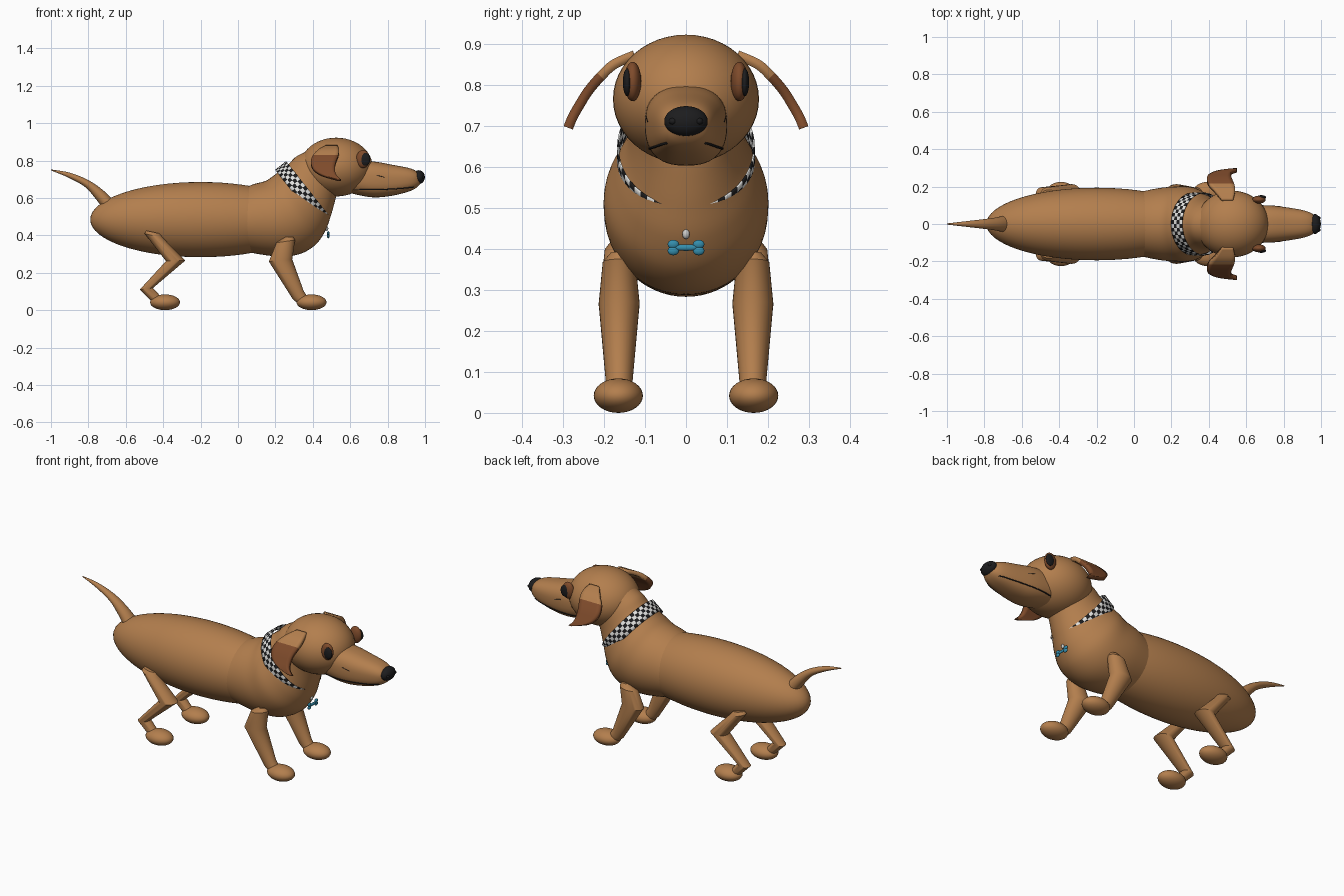
import bpy, bmesh, math
from mathutils import Vector
from mathutils.bvhtree import BVHTree

cube = bpy.data.objects.get("Cube")
if cube:
    bpy.data.objects.remove(cube)


def material(name, r, g, b):
    m = bpy.data.materials.new(name)
    m.use_nodes = True
    m.diffuse_color = (r, g, b, 1)
    m.node_tree.nodes["Principled BSDF"].inputs["Base Color"].default_value = (r, g, b, 1)
    return m


TAN = material("tan_coat", .45, .21, .075)
BROWN = material("dark_brown", .21, .07, .024)
BLACK = material("black", .012, .012, .013)
WHITE = material("white", .75, .75, .73)
TEAL = material("teal", .035, .27, .42)
SILVER = material("silver", .6, .6, .58)
SIDES = (("near", -1), ("far", 1))


def finish(name, bm, *mats):
    """Turn a bmesh into a smooth shaded object."""
    bmesh.ops.recalc_face_normals(bm, faces=bm.faces)
    mesh = bpy.data.meshes.new(name)
    bm.to_mesh(mesh)
    bm.free()
    for m in mats:
        mesh.materials.append(m)
    ob = bpy.data.objects.new(name, mesh)
    bpy.context.collection.objects.link(ob)
    bpy.ops.object.select_all(action='DESELECT')
    ob.select_set(True)
    bpy.context.view_layer.objects.active = ob
    bpy.ops.object.shade_smooth_by_angle(angle=math.radians(35))
    return ob


def ellipsoid(name, centre, radii, mat, segs=32):
    bm = bmesh.new()
    bmesh.ops.create_uvsphere(bm, u_segments=segs, v_segments=segs // 2, radius=1)
    for v in bm.verts:
        v.co = Vector([c + r * p for c, r, p in zip(centre, radii, v.co)])
    return finish(name, bm, mat)


def spline(rows, steps):
    """Catmull-Rom interpolation through tuples of equal length."""
    out = []
    for i in range(len(rows) - 1):
        quad = [rows[max(0, min(len(rows) - 1, i + k))] for k in (-1, 0, 1, 2)]
        for s in range(steps):
            t = s / steps
            out.append([b + .5 * t * (c - a + t * (2*a - 5*b + 4*c - d + t * (3*(b - c) + d - a)))
                        for a, b, c, d in zip(*quad)])
    return out + [rows[-1]]


def loft(name, rows, mat, y=0, steps=1, power=1, n=32):
    """Skin oval sections; a row is back x, z, front x, z and half width."""
    bm = bmesh.new()
    rings = []
    for xb, zb, xf, zf, w in spline(rows, steps):
        ring = []
        for k in range(n):
            a = math.tau * k / n
            c, s = [math.copysign(abs(f) ** power, f) for f in (math.cos(a), math.sin(a))]
            ring.append(bm.verts.new(((xb + xf + c * (xb - xf)) / 2, y + w * s,
                                      (zb + zf + c * (zb - zf)) / 2)))
        rings.append(ring)
    for p, q in zip(rings, rings[1:]):
        for k in range(n):
            bm.faces.new((p[k], p[k - 1], q[k - 1], q[k]))
    bm.faces.new(rings[0])
    bm.faces.new(rings[-1])
    return finish(name, bm, mat)


def sheet(name, rows, mats, rule, closed=False, thick=.004):
    """Grid of points thickened into a shell, coloured by rule(i, j, face)."""
    bm = bmesh.new()
    grid = [[bm.verts.new(p) for p in row] for row in rows]
    for i in range(len(grid) if closed else len(grid) - 1):
        p, q = grid[i], grid[(i + 1) % len(grid)]
        for j in range(len(p) - 1):
            f = bm.faces.new((p[j], p[j + 1], q[j + 1], q[j]))
            f.material_index = rule(i, j, f)
    ob = finish(name, bm, *mats)
    mod = ob.modifiers.new("thickness", 'SOLIDIFY')
    mod.thickness = thick
    mod.offset = 0
    return ob


def tube(name, points, radius, mat):
    cu = bpy.data.curves.new(name, 'CURVE')
    cu.dimensions = '3D'
    cu.bevel_depth = radius
    cu.bevel_resolution = 2
    cu.use_fill_caps = True
    sp = cu.splines.new('POLY')
    sp.points.add(len(points) - 1)
    for p, co in zip(sp.points, points):
        p.co = (*co, 1)
    cu.materials.append(mat)
    bpy.context.collection.objects.link(bpy.data.objects.new(name, cu))


# Torso, chest running into neck, tail
ellipsoid("body", (-.2, 0, .484), (.59, .194, .201), TAN, 64)
loft("chest_and_neck", [
    (.0, .64, .05, .31, .17), (.08, .672, .2, .288, .193), (.145, .69, .32, .297, .2),
    (.185, .715, .41, .345, .198), (.225, .745, .465, .42, .172),
    (.27, .78, .495, .5, .143), (.31, .82, .515, .57, .13), (.37, .85, .53, .63, .125)],
    TAN, steps=6, n=48)
loft("tail", [
    (-1, .752, -1, .747, .003), (-.9, .735, -.91, .71, .014), (-.8, .695, -.82, .66, .025),
    (-.72, .64, -.765, .6, .034), (-.66, .58, -.72, .54, .045)], TAN, steps=5)

# Head and muzzle
ellipsoid("head", (.525, 0, .765), (.195, .178, .157), TAN, 48)
muzzle = loft("muzzle", [
    (.58, .8, .56, .635, .098), (.72, .795, .7, .605, .1), (.82, .778, .8, .608, .09),
    (.92, .758, .9, .63, .072), (.965, .735, .955, .655, .05), (.985, .71, .985, .69, .015)],
    TAN, steps=6, power=.8, n=48)
ellipsoid("nose", (.967, 0, .711), (.032, .053, .037), BLACK)

# Mouth line and whisker marks laid on the muzzle surface
tree = BVHTree.FromPolygons([v.co for v in muzzle.data.vertices],
                            [p.vertices for p in muzzle.data.polygons])


def on_muzzle(x, z, side):
    hit = tree.ray_cast(Vector((x, side, z)), Vector((0, -side, 0)))[0]
    return hit or Vector((x, 0, z))


for label, s in SIDES:
    tube("mouth_" + label, [on_muzzle(.62 + .016 * i, .644 + .014 * (i / 20) ** 3, s)
                            for i in range(21)], .003, BLACK)
    tube("whisker_mark_" + label, [on_muzzle(.74 + .015 * i, .722 - .004 * i, s)
                                   for i in range(4)], .0015, BLACK)
    ellipsoid("nostril_" + label, (.985, .032 * s, .711), (.012, .01, .009), BLACK, 16)

    # Eyes
    ellipsoid("eyelid_" + label, (.668, .13 * s, .808), (.036, .021, .048), BROWN)
    ellipsoid("pupil_" + label, (.68, .143 * s, .806), (.027, .011, .034), BLACK)

    # Ears: a row is rear x, front x, y and z from root to tip
    ear = spline([(.47, .53, .125, .872), (.43, .54, .175, .85), (.4, .535, .208, .82),
                  (.39, .522, .238, .785), (.405, .518, .26, .75), (.45, .525, .277, .72),
                  (.53, .55, .287, .695)], 4)
    sheet("ear_" + label,
          [[(a + (b - a) * j / 6, y * s, z) for j in range(7)] for a, b, y, z in ear],
          (TAN, BROWN), lambda i, j, f: int(f.calc_center_median().z < .82), thick=.024)

    # Legs and paws
    loft("front_leg_" + label, [
        (.25, .39, .295, .392, .02), (.205, .36, .305, .375, .04),
        (.165, .26, .29, .272, .05), (.292, .06, .352, .1, .033), (.32, .035, .38, .06, .03)],
        TAN, y=.163 * s)
    loft("hind_leg_" + label, [
        (-.49, .425, -.42, .41, .02), (-.5, .41, -.4, .385, .035),
        (-.385, .262, -.282, .265, .05), (-.525, .11, -.455, .118, .034),
        (-.46, .045, -.405, .065, .028)], TAN, y=.163 * s)
    for pair, x in (("front", .393), ("hind", -.39)):
        ellipsoid(pair + "_paw_" + label, (x, .165 * s, .042), (.08, .06, .042), TAN)

# Chequered collar: an oval band tilted across the neck
middle, up, axis = Vector((.345, 0, .625)), Vector((-.62, 0, .785)), Vector((.785, 0, .62))
cells, bands = 52, 4
rows = []
for k in range(cells):
    a = math.tau * k / cells
    rim = middle + up * .187 * math.cos(a) + Vector((0, .166 * math.sin(a), 0))
    rows.append([rim + axis * .075 * (j / bands - .5) for j in range(bands + 1)])
sheet("collar", rows, (BLACK, WHITE), lambda i, j, f: (i + j) % 2, closed=True)

# Bone tag hanging on a stud
ellipsoid("tag_stud", (.474, 0, .436), (.009, .009, .012), SILVER, 16)
ellipsoid("tag_bar", (.482, 0, .403), (.006, .036, .008), TEAL, 16)
for label, s in SIDES:
    for part, dz in (("upper", .008), ("lower", -.008)):
        ellipsoid(f"tag_{part}_knob_{label}", (.482, .031 * s, .403 + dz),
                  (.007, .014, .011), TEAL, 16)
